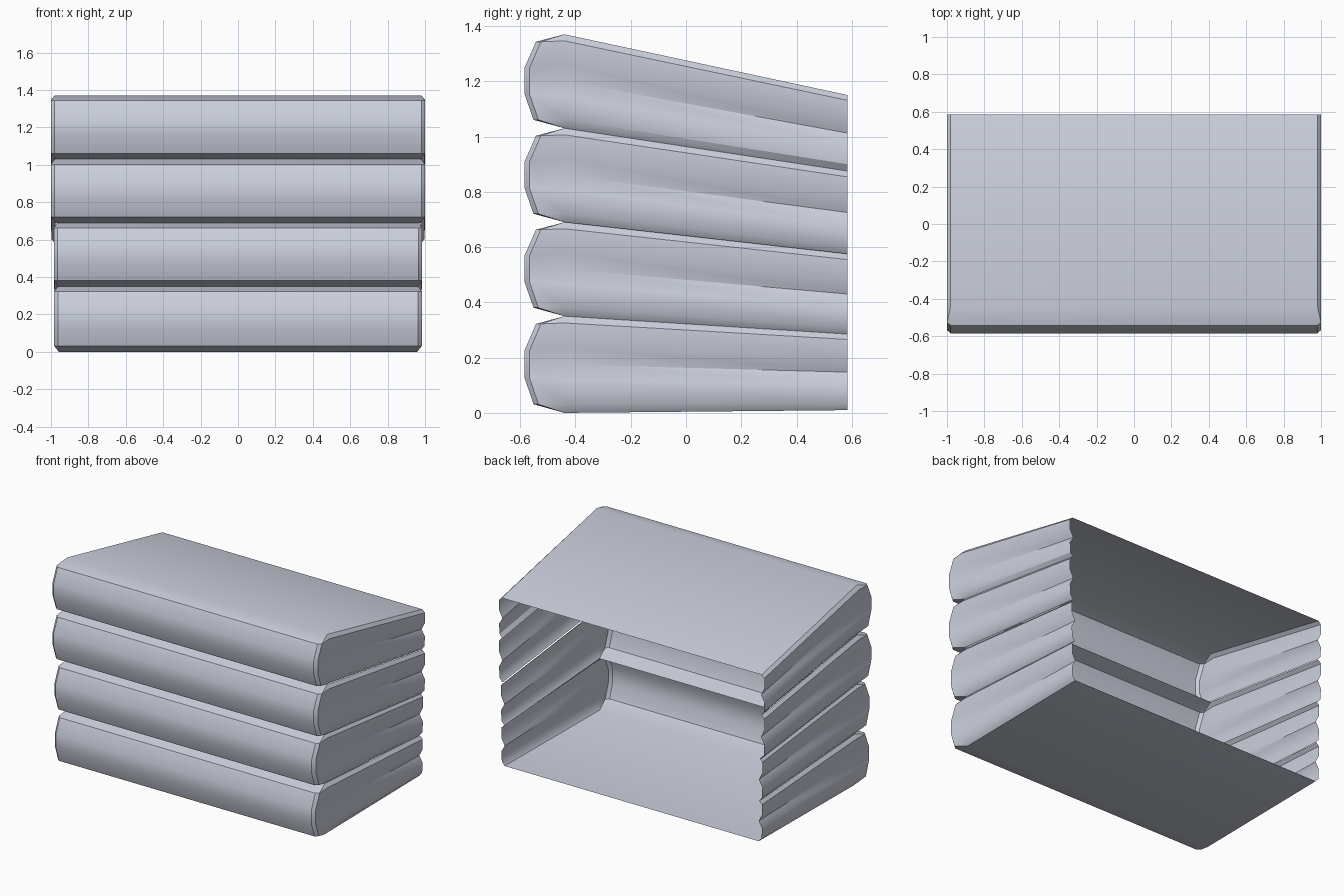
import bpy, bmesh

if "Cube" in bpy.data.objects:
    bpy.data.objects.remove(bpy.data.objects["Cube"])

mat = bpy.data.materials.new("pale grey blue")
mat.diffuse_color = (0.60, 0.63, 0.72, 1)
mat.use_nodes = True
mat.node_tree.nodes["Principled BSDF"].inputs["Base Color"].default_value = mat.diffuse_color

BACK, CREASE = 0.585, -0.44

# Cross-section levels from top crease to bottom crease:
# front y, front height fraction, side height fraction, side inset
LEVELS = [
    (CREASE, 1.00, 1.00, 0.020),
    (-0.543, 0.92, 0.93, 0.000),
    (-0.585, 0.64, 0.68, 0.000),
    (-0.585, 0.50, 0.50, 0.025),
    (-0.585, 0.37, 0.34, 0.000),
    (-0.552, 0.09, 0.09, 0.004),
    (CREASE, 0.00, 0.00, 0.025),
]


def fold_ring(level, width, front, back):
    """U-shaped path: back left, round the front, back right."""
    y, ff, fs, inset = level
    mix = lambda pair, f: pair[1] + (pair[0] - pair[1]) * f
    xs = width - inset
    half = [(xs, BACK, mix(back, fs)), (xs, CREASE, mix(front, fs))]
    if y == CREASE:
        half += [half[1], half[1]]
    else:
        half += [(width, y + 0.018, mix(front, ff)),
                 (width - 0.02, y, mix(front, ff))]
    return [(-x, yy, z) for x, yy, z in half] + half[::-1]


def make_fold(name, width, front, back, top=False, bottom=False):
    bm = bmesh.new()
    rings = [[bm.verts.new(p) for p in fold_ring(l, width, front, back)]
             for l in LEVELS]
    for a, b in zip(rings, rings[1:]):
        for i in range(len(a) - 1):
            bm.faces.new((a[i], b[i], b[i + 1], a[i + 1]))
    # broad flat sheets only on the outside of the stack
    corners = (0, 1, -2, -1)
    if top:
        bm.faces.new([rings[0][i] for i in corners])
    if bottom:
        bm.faces.new([rings[-1][i] for i in reversed(corners)])
    bmesh.ops.remove_doubles(bm, verts=bm.verts, dist=0.0005)
    me = bpy.data.meshes.new(name)
    bm.to_mesh(me)
    bm.free()
    me.materials.append(mat)
    ob = bpy.data.objects.new(name, me)
    bpy.context.collection.objects.link(ob)
    bpy.ops.object.select_all(action='DESELECT')
    ob.select_set(True)
    bpy.context.view_layer.objects.active = ob
    bpy.ops.object.shade_smooth_by_angle(angle=0.6)


# Four stacked folds, (top, bottom) heights at the front crease and at the back
make_fold("bottom_fold", 0.983, (0.35, 0.0), (0.285, 0.01), bottom=True)
make_fold("lower_fold", 0.985, (0.69, 0.35), (0.575, 0.285))
make_fold("upper_fold", 1.0, (1.03, 0.69), (0.875, 0.575))
make_fold("top_fold", 1.0, (1.37, 1.03), (1.15, 0.875), top=True)
